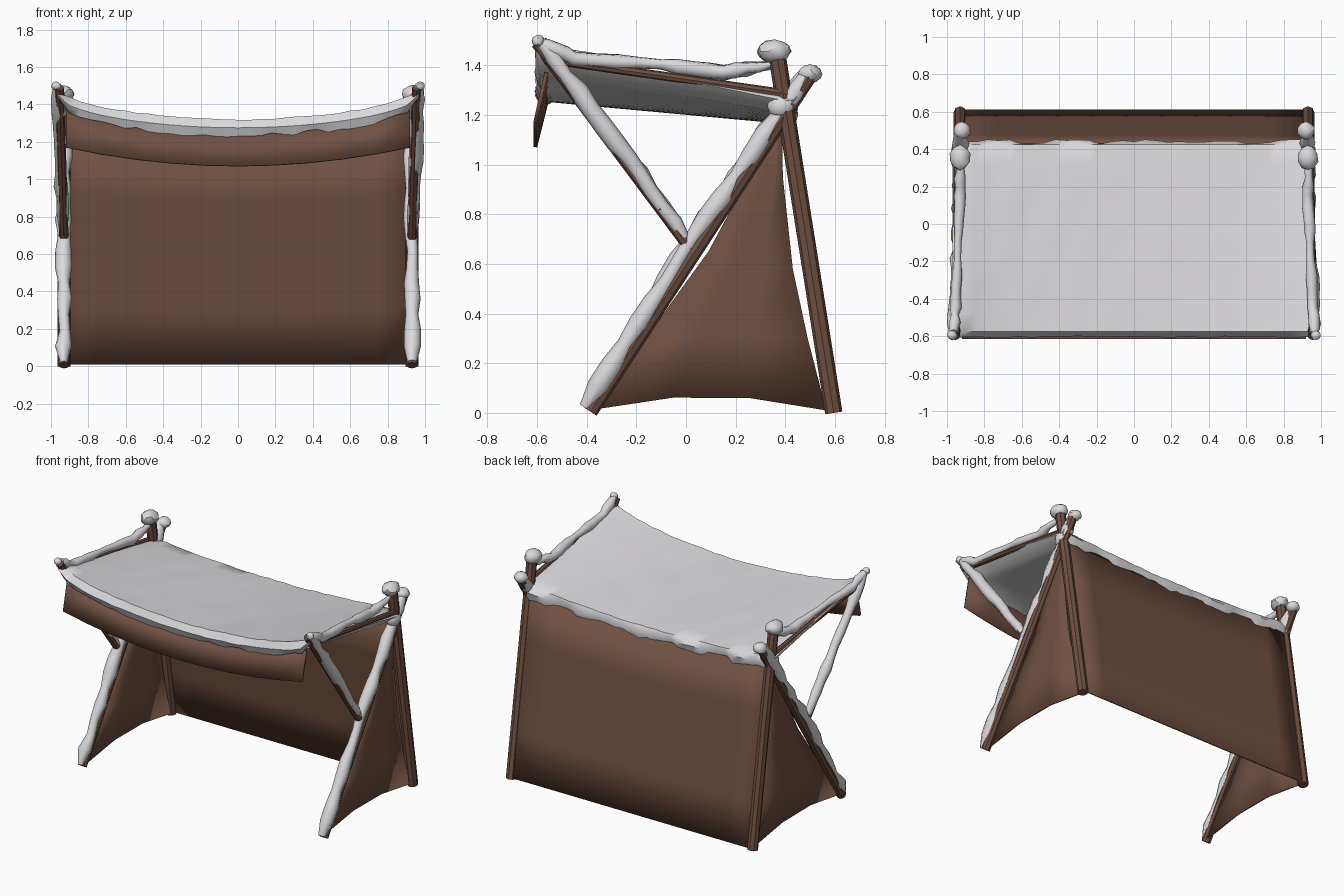
import bpy, bmesh, math, random
from mathutils import Vector

if "Cube" in bpy.data.objects:
    bpy.data.objects.remove(bpy.data.objects["Cube"])

random.seed(4)
TAU = 2 * math.pi


def material(name, rgb):
    m = bpy.data.materials.new(name)
    m.diffuse_color = (*rgb, 1)
    m.use_nodes = True
    m.node_tree.nodes["Principled BSDF"].inputs["Base Color"].default_value = m.diffuse_color
    return m


BROWN = material("brown hide", (0.165, 0.082, 0.054))
SNOW = material("snow", (0.70, 0.69, 0.71))


def finish(bm, name, mat, angle=40):
    bmesh.ops.recalc_face_normals(bm, faces=bm.faces[:])
    me = bpy.data.meshes.new(name)
    bm.to_mesh(me)
    bm.free()
    me.materials.append(mat)
    ob = bpy.data.objects.new(name, me)
    bpy.context.collection.objects.link(ob)
    bpy.ops.object.select_all(action='DESELECT')
    ob.select_set(True)
    bpy.context.view_layer.objects.active = ob
    bpy.ops.object.shade_smooth_by_angle(angle=math.radians(angle))
    return ob


def skin_rings(bm, rings):
    """Bridge closed rings of points and cap both ends."""
    vs = [[bm.verts.new(p) for p in r] for r in rings]
    n = len(vs[0])
    for a, b in zip(vs, vs[1:]):
        for i in range(n):
            bm.faces.new((a[i], a[(i + 1) % n], b[(i + 1) % n], b[i]))
    bm.faces.new(vs[0])
    bm.faces.new(vs[-1])


def tube(name, mat, pts, radius, sides=8, seg=1, jitter=0.0):
    """Round bar along a polyline; jitter makes it a lumpy snow roll."""
    pts = [Vector(p) for p in pts]
    path = [a.lerp(b, k / seg) for a, b in zip(pts, pts[1:]) for k in range(seg)] + [pts[-1]]
    rings = []
    for i, p in enumerate(path):
        d = (path[min(i + 1, len(path) - 1)] - path[max(i - 1, 0)]).normalized()
        sx = Vector((1, 0, 0))
        sz = sx.cross(d).normalized()
        r = radius * (1 + random.uniform(-jitter, jitter))
        if jitter and i in (0, len(path) - 1):
            r *= 0.6
        c = p + (sx * random.uniform(-1, 1) + sz * random.uniform(-1, 1)) * radius * jitter * 0.5
        rings.append([c + (sx * math.cos(TAU * k / sides) + sz * math.sin(TAU * k / sides)) * r
                      for k in range(sides)])
    bm = bmesh.new()
    skin_rings(bm, rings)
    return finish(bm, name, mat, 60 if jitter else 40)


def blob(name, center, size):
    bm = bmesh.new()
    bmesh.ops.create_icosphere(bm, subdivisions=2, radius=1)
    for v in bm.verts:
        v.co *= random.uniform(0.92, 1.06)
        v.co = Vector([v.co[k] * size[k] + center[k] for k in range(3)])
    return finish(bm, name, SNOW, 35)


def sheet(name, f, nu, nv, thick):
    """Thin cloth panel from a function of u, v in 0..1."""
    bm = bmesh.new()
    g = [[bm.verts.new(f(i / nu, j / nv)) for j in range(nv + 1)] for i in range(nu + 1)]
    for i in range(nu):
        for j in range(nv):
            bm.faces.new((g[i][j], g[i + 1][j], g[i + 1][j + 1], g[i][j + 1]))
    ob = finish(bm, name, BROWN, 30)
    mod = ob.modifiers.new("thickness", 'SOLIDIFY')
    mod.thickness = thick
    mod.offset = 0


# sagging snow-covered canopy
def top_z(u, t):
    front = 1.32 + 0.11 * u * u + 0.04 * abs(u) ** 8
    back = 1.235 + 0.05 * u * u
    return front + (back - front) * t


rings = []
N = 32
for i in range(N + 1):
    u = -1 + 2 * i / N
    k = 0.35 if i in (0, N) else 1
    jx = random.uniform(-0.012, 0.012) if k < 1 else 0
    ring = []
    for j in range(11):
        t = j / 10
        ring.append((u * 0.965 + jx, -0.575 + 1.0 * t,
                     top_z(u, t) + random.uniform(-.004, .004) - 0.02 * (1 - k)))
    j1, j2, j3 = (random.uniform(-0.012, 0.012) for _ in range(3))
    ring.append((u * 0.965, 0.44 + j1, top_z(u, 1) - 0.035 * k))
    ring.append((u * 0.965, 0.425 + j1, top_z(u, 1) - (0.085 + j2) * k))
    for j in range(6):
        t = 1 - j / 5
        ring.append((u * 0.965, -0.54 + 0.92 * t, top_z(u, t) - 0.07 * k))
    ring.append((u * 0.965, -0.585 + j3 / 2, top_z(u, 0) - (0.085 + j3) * k))
    ring.append((u * 0.965, -0.605 + j3 / 2, top_z(u, 0) - 0.045 * k))
    rings.append(ring)
bm = bmesh.new()
skin_rings(bm, rings)
finish(bm, "canopy_snow", SNOW, 50)

# front valance hanging under the canopy edge
def valance(u, v):
    x = 2 * u - 1
    lo, hi = 1.07 + 0.10 * x * x, 1.25 + 0.12 * x * x
    return (0.92 * x, -0.607 + 0.045 * v, lo + (hi - lo) * v)


sheet("front_valance", valance, 10, 1, 0.015)


# back wall between the rear posts
def back_wall(u, v):
    x = 2 * u - 1
    z = 0.01 + (1.165 + 0.05 * x * x) * v
    return (0.93 * x, 0.607 - 0.155 * z, z)


sheet("back_wall", back_wall, 10, 4, 0.015)

# outlines of the side wall: front edge and rear edge as (y, z)
FRONT = [(-0.36, 0.015), (-0.17, 0.29), (0.09, 0.65), (0.29, 1.02), (0.37, 1.22)]
REAR = [(0.565, 0.01), (0.49, 0.30), (0.43, 0.58), (0.39, 0.95), (0.385, 1.22)]

for s, side in ((-1, "left"), (1, "right")):
    X = 0.93 * s

    # curved side wall with a raised bottom hem
    def side_wall(u, v):
        j = round(v * 4)
        a, b = FRONT[j], REAR[j]
        hem = 0.06 * min(1, 3 * u, 3 * (1 - u)) * (1 - v) ** 3
        return (0.92 * s, a[0] + (b[0] - a[0]) * u, a[1] + (b[1] - a[1]) * u + hem * 0.8)
    sheet(side + "_side_wall", side_wall, 3, 4, 0.012)

    # rear post, leaning front leg, strut and side rail
    tube(side + "_rear_post", BROWN, [(X, 0.595, 0), (X, 0.365, 1.45)], 0.035)
    tube(side + "_front_leg", BROWN, [(X, -0.385, 0.005), (X, 0.50, 1.36)], 0.030)
    tube(side + "_strut", BROWN, [(X, 0.02, 0.66), (0.955 * s, -0.60, 1.49)], 0.025)
    tube(side + "_side_rail", BROWN, [(0.957 * s, -0.57, 1.425), (0.945 * s, 0.40, 1.285)], 0.018)

    # snow lying on the leg, strut and rail
    tube(side + "_leg_snow", SNOW, [(X, -0.405, 0.02), (X, 0.03, 0.70), (X, 0.49, 1.37)],
         0.037, 8, 8, 0.25)
    tube(side + "_strut_snow", SNOW, [(X, 0.0, 0.70), (0.95 * s, -0.28, 1.09), (0.965 * s, -0.585, 1.495)],
         0.034, 8, 6, 0.25)
    tube(side + "_rail_snow", SNOW,
         [(0.965 * s, -0.60, 1.50), (0.955 * s, -0.45, 1.425), (0.94 * s, -0.1, 1.405),
          (X, 0.15, 1.37), (X, 0.34, 1.40)], 0.027, 7, 4, 0.28)

    # snow caps on the pole ends
    blob(side + "_post_cap", (X, 0.355, 1.455), (0.056, 0.068, 0.048))
    blob(side + "_leg_cap", (0.92 * s, 0.50, 1.365), (0.046, 0.048, 0.038))
    blob(side + "_strut_cap", (0.972 * s, -0.595, 1.498), (0.028, 0.026, 0.024))
    blob(side + "_joint_snow", (X, 0.385, 1.235), (0.042, 0.06, 0.05))
